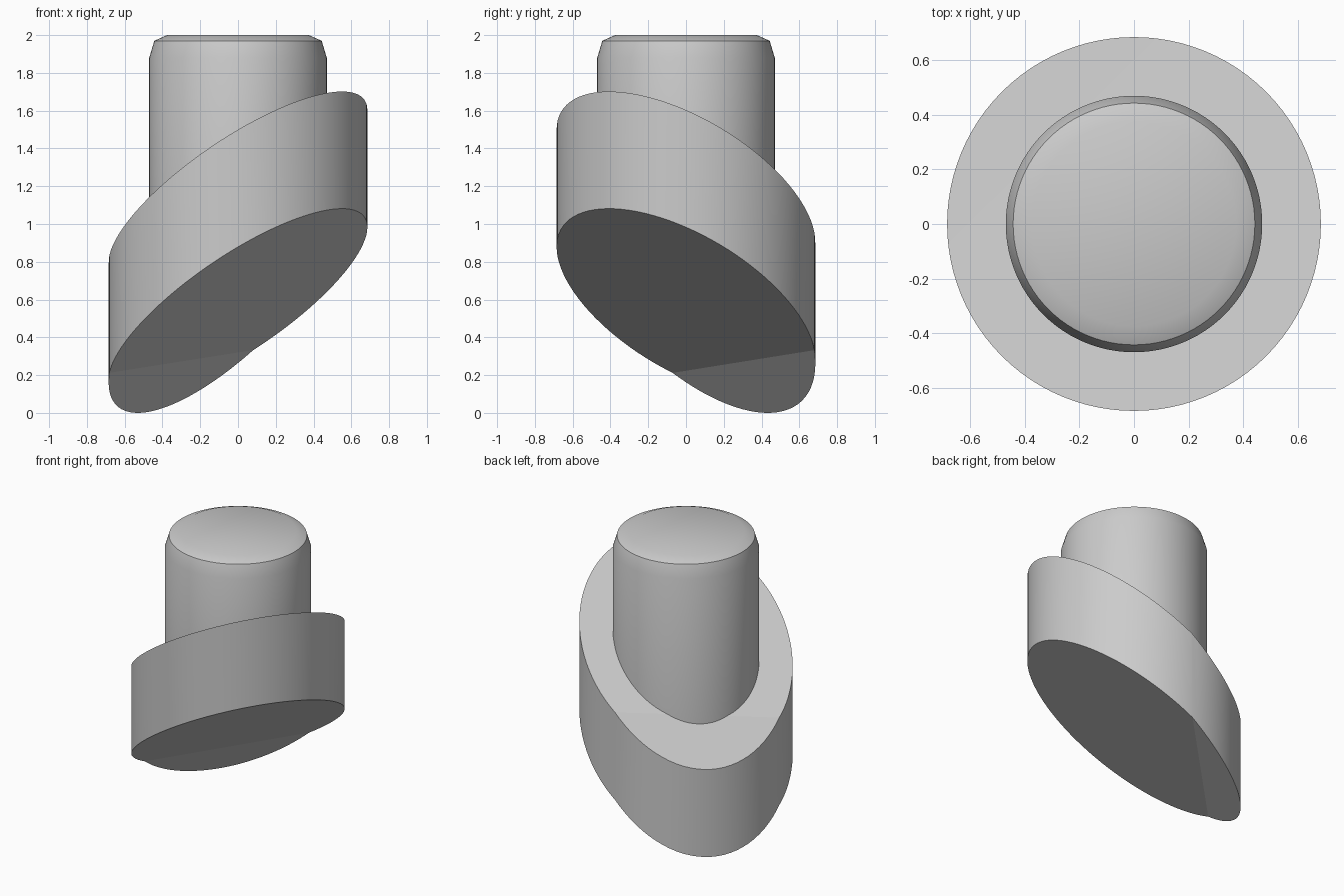
import bpy, bmesh, math
from mathutils import Vector

cube = bpy.data.objects.get("Cube")
if cube:
    bpy.data.objects.remove(cube, do_unlink=True)

grey = bpy.data.materials.new("plain_grey")
grey.use_nodes = True
colour = (0.6, 0.6, 0.6, 1)
grey.diffuse_color = colour
grey.node_tree.nodes["Principled BSDF"].inputs["Base Color"].default_value = colour

SEGMENTS = 96
FLANGE_RADIUS = 0.685
THICKNESS = 0.62
CREASE_NORMAL = Vector((-0.702, 0.712, 0)).normalized()
CREASE_OFFSET = 0.428


def slope(x, y):
    """Height of the tilted underside, steeper beyond the crease."""
    beyond = max(0, CREASE_NORMAL.dot((x, y, 0)) - CREASE_OFFSET)
    return 0.581 + 0.587 * x - 0.435 * y - 0.32 * beyond


def finish(bm, name, angle):
    bmesh.ops.recalc_face_normals(bm, faces=bm.faces)
    mesh = bpy.data.meshes.new(name)
    bm.to_mesh(mesh)
    bm.free()
    mesh.materials.append(grey)
    obj = bpy.data.objects.new(name, mesh)
    bpy.context.collection.objects.link(obj)
    bpy.ops.object.select_all(action="DESELECT")
    obj.select_set(True)
    bpy.context.view_layer.objects.active = obj
    bpy.ops.object.shade_smooth_by_angle(angle=math.radians(angle))
    return obj


# Slanted flange: a cylinder creased by a vertical cut, then sheared
bm = bmesh.new()
bmesh.ops.create_cone(bm, cap_ends=True, segments=SEGMENTS, depth=1,
                      radius1=FLANGE_RADIUS, radius2=FLANGE_RADIUS)
bmesh.ops.bisect_plane(bm, geom=bm.verts[:] + bm.edges[:] + bm.faces[:],
                       plane_co=CREASE_NORMAL * CREASE_OFFSET,
                       plane_no=CREASE_NORMAL)
for v in bm.verts:
    v.co.z = slope(v.co.x, v.co.y) + (THICKNESS if v.co.z > 0 else 0)
finish(bm, "slanted_flange", 8)

# Round post: lathed profile whose foot follows the slope inside the flange
bm = bmesh.new()
profile = [(0.47, 0), (0.47, 1.88), (0.443, 1.97), (0.375, 2.0)]
rings = []
for radius, height in profile:
    ring = []
    for i in range(SEGMENTS):
        a = math.tau * i / SEGMENTS
        x, y = radius * math.cos(a), radius * math.sin(a)
        ring.append(bm.verts.new((x, y, height or slope(x, y) + THICKNESS / 2)))
    rings.append(ring)
for low, high in zip(rings, rings[1:]):
    for i in range(SEGMENTS):
        j = (i + 1) % SEGMENTS
        bm.faces.new((low[i], low[j], high[j], high[i]))
bm.faces.new(rings[-1])
finish(bm, "round_post", 35)
